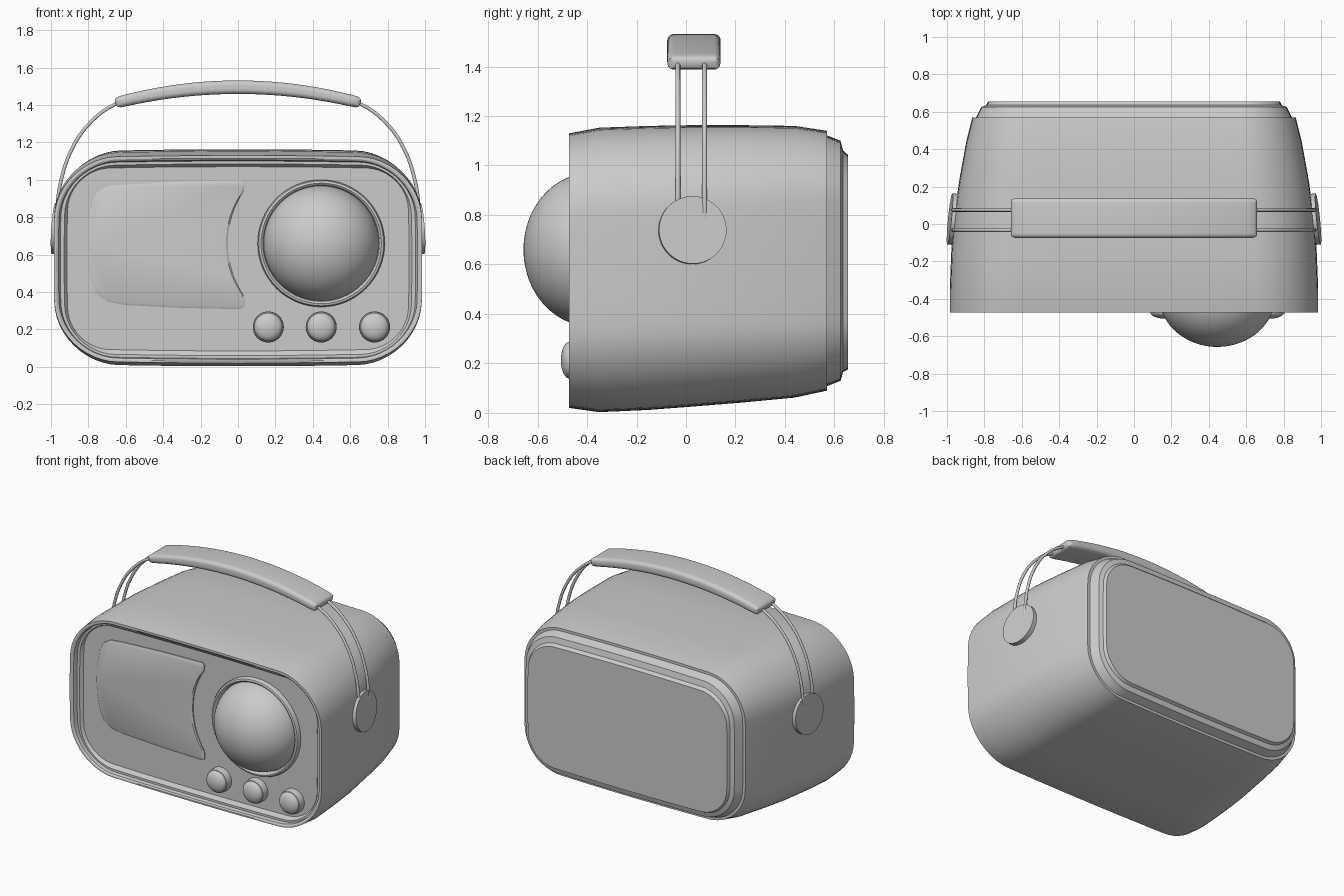
import bpy, bmesh
from math import sin, cos, pi, sqrt, atan2
from mathutils import Matrix, Vector

if "Cube" in bpy.data.objects:
    bpy.data.objects.remove(bpy.data.objects["Cube"])


def finish(name, bm, angle=30):
    bmesh.ops.recalc_face_normals(bm, faces=bm.faces[:])
    me = bpy.data.meshes.new(name)
    bm.to_mesh(me)
    bm.free()
    ob = bpy.data.objects.new(name, me)
    bpy.context.collection.objects.link(ob)
    bpy.ops.object.select_all(action='DESELECT')
    ob.select_set(True)
    bpy.context.view_layer.objects.active = ob
    bpy.ops.object.shade_smooth_by_angle(angle=angle * pi / 180)
    return ob


def loft(name, rings, angle=30):
    """Skin a list of equal-length point rings and cap both ends."""
    bm = bmesh.new()
    vs = [[bm.verts.new(p) for p in ring] for ring in rings]
    n = len(vs[0])
    for a, b in zip(vs, vs[1:]):
        for i in range(n):
            j = (i + 1) % n
            bm.faces.new((a[i], a[j], b[j], b[i]))
    bm.faces.new(vs[0])
    bm.faces.new(vs[-1][::-1])
    return finish(name, bm, angle)


def rounded(hw, hh, r, seg=12, edge=6, bulge=0.0):
    """Rounded rectangle outline with slightly bowed sides."""
    pts = []
    for k, (sx, sy) in enumerate(((1, 1), (-1, 1), (-1, -1), (1, -1))):
        for i in range(seg + 1):
            a = (k + i / seg) * pi / 2
            pts.append((sx * (hw - r) + r * cos(a), sy * (hh - r) + r * sin(a)))
        length = 2 * ((hw - r) if k % 2 == 0 else (hh - r))
        x, y = pts[-1]
        d = (k + 2) * pi / 2 - pi / 2 + pi / 2
        for i in range(1, edge):
            pts.append((x + cos(d) * length * i / edge, y + sin(d) * length * i / edge))
    return [(x * (1 - bulge * .6 * (y / hh) ** 2), y * (1 - bulge * (x / hw) ** 2)) for x, y in pts]


def lathe(name, cx, cz, profile, seg=64):
    """Turn a (radius, y) profile about an axis running front to back."""
    return loft(name, [[(cx + r * cos(2 * pi * i / seg), y, cz + r * sin(2 * pi * i / seg))
                        for i in range(seg)] for r, y in profile])


# Case: recessed front, tapering shell, two steps at the back (y, half width, z low, z high, corner)
sections = [
    (-.42, .915, .085, 1.07, .22), (-.44, .93, .06, 1.085, .26), (-.44, .95, .045, 1.10, .29),
    (-.465, .96, .04, 1.105, .31), (-.472, .972, .03, 1.115, .32),
    (-.472, .985, .02, 1.13, .33), (-.35, .985, .003, 1.153, .34), (-.15, .977, .012, 1.16, .34),
    (.02, .964, .025, 1.163, .33), (.23, .935, .042, 1.163, .32), (.44, .897, .062, 1.16, .30),
    (.57, .865, .09, 1.14, .28), (.57, .845, .108, 1.122, .26), (.625, .817, .13, 1.10, .24),
    (.635, .79, .165, 1.06, .21), (.655, .78, .175, 1.043, .2)]
loft("case", [[(x, y, z + (z0 + z1) / 2) for x, z in rounded(hw, (z1 - z0) / 2, r, bulge=.025)]
              for y, hw, z0, z1, r in sections])

# Speaker panel whose right edge follows the dial
DX, DZ = .445, .66
corners = [(.035, .98), (.02, .998), (-.3, .99), (-.6, .975), (-.70, .965), (-.755, .93), (-.785, .86),
           (-.805, .75), (-.808, .65), (-.80, .55), (-.78, .45), (-.75, .385), (-.69, .345),
           (-.6, .33), (-.3, .315), (.01, .308), (.035, .318), (.038, .335)]
outline = corners + [(DX - .5 * cos(a), DZ + .5 * sin(a))
                     for a in [-.6 + 1.2 * i / 16 for i in range(17)]]


def shrink(k):
    return [(-.38 + (x + .38) * (1 - k / .42), .655 + (z - .655) * (1 - k / .34)) for x, z in outline]


loft("speaker_panel", [[(x, y, z) for x, z in shrink(k)]
                       for y, k in ((-.41, 0), (-.428, 0), (-.434, .012))])

# Dial: bezel ring with a bulging dome
lathe("dial_bezel", DX, DZ, [(.34, -.41), (.34, -.44), (.334, -.452), (.322, -.456),
                             (.314, -.45), (.308, -.435), (.308, -.41)])
lathe("dial_dome", DX, DZ, [(.31, -.41)] + [
    (.31 * cos(a), -.385 - .272 * sin(a)) for a in [.1 + (pi / 2 - .103) * i / 20 for i in range(21)]])

# Three control knobs
for i, x in enumerate((.162, .445, .73)):
    lathe(f"knob_{i + 1}", x, .213, [(.083, -.41), (.083, -.455), (.079, -.468)] + [
        (.075 * cos(a), -.47 - .036 * sin(a)) for a in [(pi / 2 - .01) * j / 8 for j in range(9)]], 40)

# Carrying grip, bowed along x
def grip_z(x):
    return 1.495 - .078 * (x / .63) ** 2


rings = []
xs = [-.655, -.65, -.635] + [-.6 + .06 * i for i in range(21)] + [.635, .65, .655]
for x in xs:
    end = max(0, abs(x) - .625) / .03
    s = .022 * (1 - sqrt(max(0, 1 - min(1, end) ** 2)))
    tilt = atan2(-.156 * x / .63 ** 2, 1)
    hh = .036 - .006 * (x / .65) ** 2
    rings.append([(x - z * sin(tilt), .032 + y, grip_z(x) + z * cos(tilt))
                  for y, z in rounded(.108 - s, hh - s * .8, .026 if s < .005 else .007, 6, 2)])
loft("handle_grip", rings, 40)

# Handle wires and pivot discs on both sides
path = [(.58, 1.425), (.66, 1.402), (.79, 1.305), (.885, 1.17), (.945, 1.0), (.966, .86), (.968, .78)]
for side, label in ((-1, "left"), (1, "right")):
    for y, where in ((-.033, "front"), (.075, "rear")):
        cu = bpy.data.curves.new(f"handle_wire_{label}_{where}", 'CURVE')
        cu.dimensions = '3D'
        cu.bevel_depth = .01
        cu.bevel_resolution = 3
        cu.use_fill_caps = True
        sp = cu.splines.new('BEZIER')
        sp.bezier_points.add(len(path) - 1)
        for bp, (x, z) in zip(sp.bezier_points, path):
            bp.co = (side * x, y, z)
            bp.handle_left_type = bp.handle_right_type = 'AUTO'
        bpy.context.collection.objects.link(bpy.data.objects.new(cu.name, cu))

    bm = bmesh.new()
    axis = Vector((side, .1, .07)).normalized()
    turn = axis.to_track_quat('Z', 'Y').to_matrix().to_4x4()
    bmesh.ops.create_cone(bm, cap_ends=True, segments=48, radius1=.137, radius2=.137, depth=.05,
                          matrix=Matrix.Translation((side * .96, .025, .738)) @ turn)
    finish(f"pivot_disc_{label}", bm)
